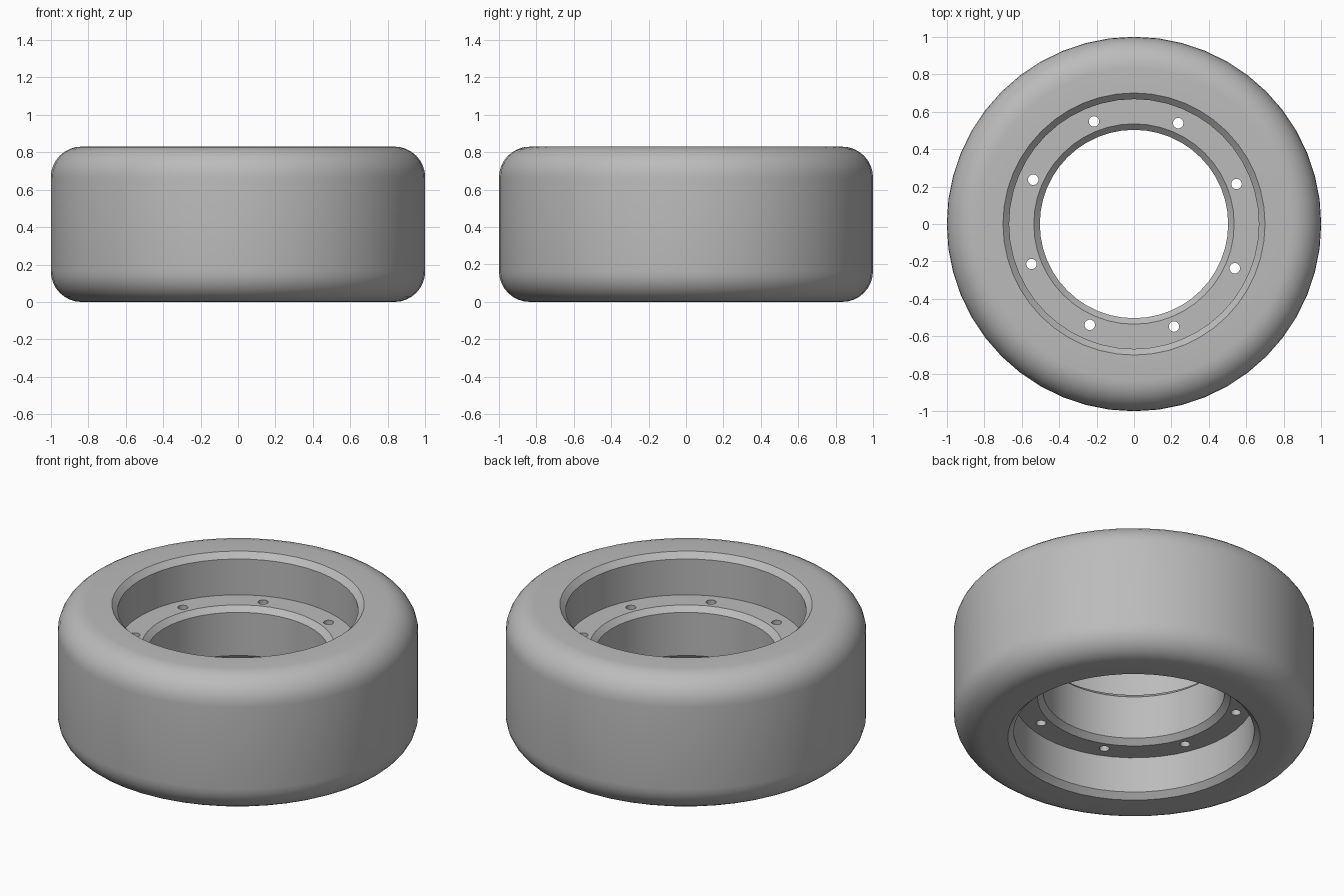
import bpy, bmesh
from math import sin, cos, pi, radians
from mathutils import Matrix

if "Cube" in bpy.data.objects:
    bpy.data.objects.remove(bpy.data.objects["Cube"], do_unlink=True)

HEIGHT, ROUND, CHAMFER = 0.83, 0.165, 0.033
SEGMENTS = 48

grey = bpy.data.materials.new("plain grey")
grey.use_nodes = True
grey.diffuse_color = (0.5, 0.5, 0.5, 1)
grey.node_tree.nodes["Principled BSDF"].inputs["Base Color"].default_value = (0.5, 0.5, 0.5, 1)


def add_object(name, bm):
    mesh = bpy.data.meshes.new(name)
    bmesh.ops.recalc_face_normals(bm, faces=bm.faces)
    bm.to_mesh(mesh)
    bm.free()
    mesh.materials.append(grey)
    obj = bpy.data.objects.new(name, mesh)
    bpy.context.collection.objects.link(obj)
    return obj


# Upper half of the ring section: bore, chamfer, bolt flange, rim wall, lip, rounded shoulder
upper = [(0.503, 0.547), (0.535, 0.578), (0.667, 0.578),
         (0.667, HEIGHT - CHAMFER), (0.70, HEIGHT)]
for i in range(9):
    a = pi / 2 * (1 - i / 8)
    upper.append((1 - ROUND + ROUND * cos(a), HEIGHT - ROUND + ROUND * sin(a)))
profile = upper + [(r, HEIGHT - z) for r, z in reversed(upper)]

# Wheel ring: the section revolved about z
bm = bmesh.new()
rings = []
for s in range(SEGMENTS):
    a = 2 * pi * s / SEGMENTS
    rings.append([bm.verts.new((r * cos(a), r * sin(a), z)) for r, z in profile])
for s in range(SEGMENTS):
    here, there = rings[s], rings[(s + 1) % SEGMENTS]
    for i in range(len(profile)):
        j = (i + 1) % len(profile)
        bm.faces.new((here[i], there[i], there[j], here[j]))
wheel = add_object("wheel_ring", bm)

# Bolt holes through the flange
bm = bmesh.new()
for k in range(8):
    a = radians(21.3 + 45 * k)
    bmesh.ops.create_cone(bm, cap_ends=True, segments=20, radius1=0.028, radius2=0.028, depth=0.6,
                          matrix=Matrix.Translation((0.588 * cos(a), 0.588 * sin(a), HEIGHT / 2)))
cutter = add_object("bolt_hole_cutter", bm)
cutter.hide_render = True

bpy.context.view_layer.objects.active = wheel
wheel.select_set(True)
cut = wheel.modifiers.new("bolt_holes", 'BOOLEAN')
cut.object = cutter
cut.operation = 'DIFFERENCE'
cut.solver = 'EXACT'
bpy.ops.object.modifier_apply(modifier=cut.name)
bpy.data.objects.remove(cutter, do_unlink=True)

bpy.ops.object.shade_smooth_by_angle(angle=radians(30))
